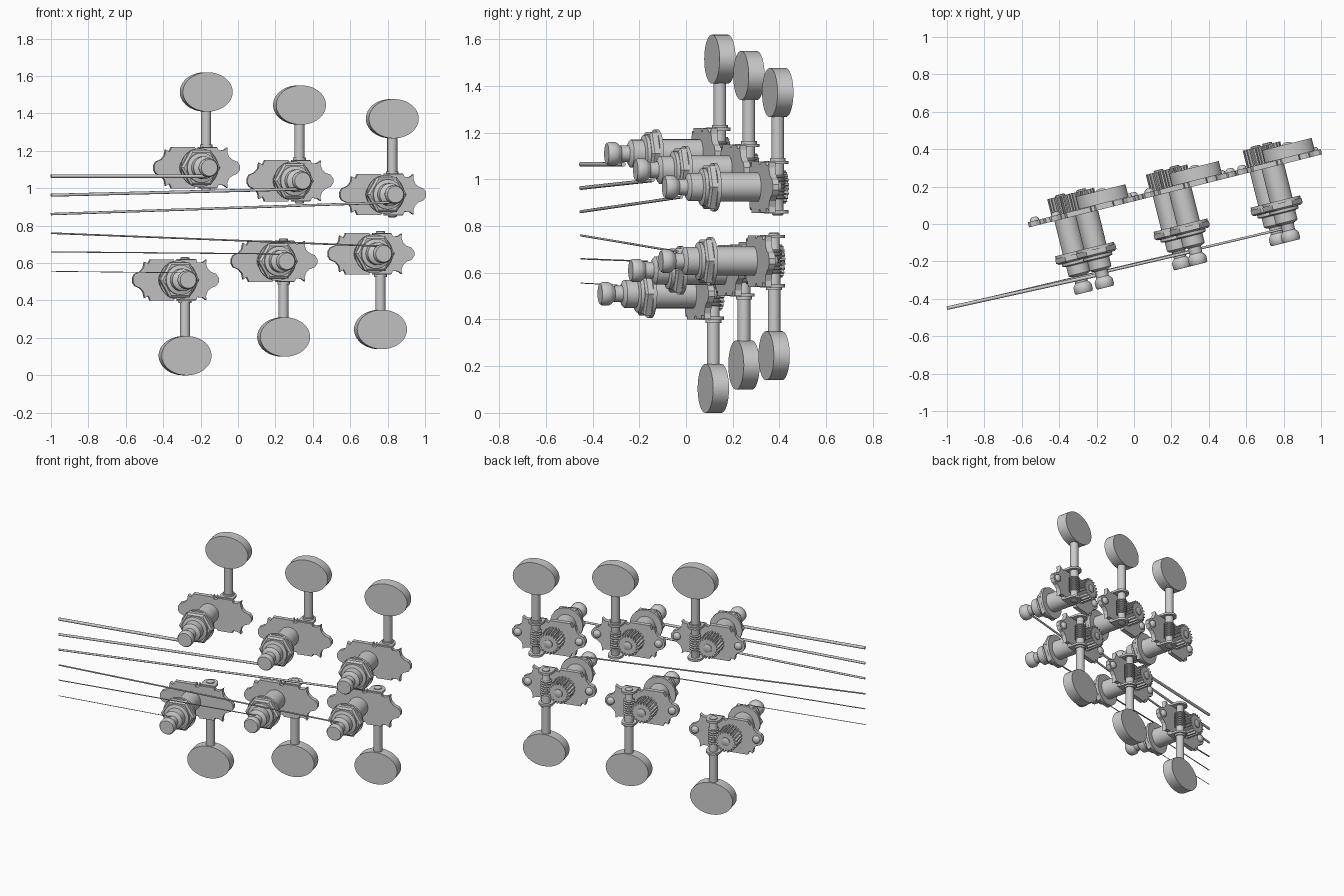
import bpy, bmesh, math
from mathutils import Matrix, Vector

if "Cube" in bpy.data.objects:
    bpy.data.objects.remove(bpy.data.objects["Cube"])

TILT = math.radians(14)
TO_FRONT = Matrix.Rotation(math.pi / 2, 4, 'X')   # local z -> towards the front (-y)


def finish(bm, name, matrix, smooth):
    bm.transform(matrix)
    bmesh.ops.recalc_face_normals(bm, faces=bm.faces)
    me = bpy.data.meshes.new(name)
    bm.to_mesh(me)
    bm.free()
    ob = bpy.data.objects.new(name, me)
    bpy.context.collection.objects.link(ob)
    if smooth:
        bpy.ops.object.select_all(action='DESELECT')
        ob.select_set(True)
        bpy.context.view_layer.objects.active = ob
        bpy.ops.object.shade_smooth_by_angle(angle=math.radians(35))
    return ob


def lathe(name, profile, matrix, seg=32):
    """Revolve (height, radius) pairs around local z, closed with caps."""
    bm = bmesh.new()
    rings = []
    for h, r in profile:
        rings.append([bm.verts.new((r * math.cos(2 * math.pi * i / seg),
                                    r * math.sin(2 * math.pi * i / seg), h)) for i in range(seg)])
    for a, b in zip(rings, rings[1:]):
        for i in range(seg):
            j = (i + 1) % seg
            bm.faces.new((a[i], a[j], b[j], b[i]))
    bm.faces.new(rings[0])
    bm.faces.new(rings[-1])
    return finish(bm, name, matrix, seg > 6)


def prism(name, outline, lo, hi, matrix, smooth=False):
    """Extrude a flat outline along local z."""
    bm = bmesh.new()
    face = bm.faces.new([bm.verts.new((x, y, lo)) for x, y in outline])
    res = bmesh.ops.extrude_face_region(bm, geom=[face])
    verts = [v for v in res['geom'] if isinstance(v, bmesh.types.BMVert)]
    bmesh.ops.translate(bm, verts=verts, vec=(0, 0, hi - lo))
    return finish(bm, name, matrix, smooth)


# plate: upper half outline, mirrored to the lower half
half = [(.236, .012), (.222, .032), (.195, .042), (.175, .06), (.166, .085), (.168, .108),
        (.148, .094), (.118, .092), (.112, .108), (.02, .108), (.012, .096), (-.005, .096),
        (-.012, .11), (-.14, .11), (-.152, .085), (-.172, .097), (-.178, .065),
        (-.195, .045), (-.225, .032), (-.236, .012)]
plate_outline = half + [(x, -y) for x, y in reversed(half)]

POST_U, SHAFT_U, SHAFT_Y = -.035, .066, .05

# shaft ears: rounded tabs bent backwards
ear = [(SHAFT_U + .046, 0), (SHAFT_U - .046, 0)]
ear += [(SHAFT_U - .046 * math.cos(math.pi * i / 14), SHAFT_Y + .046 * math.sin(math.pi * i / 14))
        for i in range(15)]

# gear wheel outline
TEETH = 20
gear = []
for i in range(TEETH):
    for frac, r in ((0, .055), (.25, .055), (.4, .071), (.75, .071)):
        a = 2 * math.pi * (i + frac) / TEETH
        gear.append((r * math.cos(a), r * math.sin(a)))

post_profile = [(0, .062), (.2, .062)]
collar_profile = [(.245, .08), (.262, .08), (.268, .06), (.318, .06), (.325, .052), (.33, .036),
                  (.365, .034), (.38, .046), (.388, .05), (.415, .05), (.425, .044)]

# worm shaft, with thread ridges in the middle
shaft_profile = [(-.122, .018), (-.118, .024), (-.055, .024)]
for i in range(7):
    z = -.05 + i * .015
    shaft_profile += [(z, .026), (z + .004, .034), (z + .008, .034), (z + .012, .026)]
shaft_profile += [(.06, .027), (.12, .027), (.33, .027)]


def tuner(label, x, z, side):
    """One machine head; side = 1 has the button up, -1 down."""
    place = (Matrix.Translation((x, .249 * x + .136, z)) @ Matrix.Rotation(TILT, 4, 'Z')
             @ Matrix.Diagonal((1, 1, side, 1)))
    front = place @ TO_FRONT
    post = place @ Matrix.Translation((POST_U, 0, 0)) @ TO_FRONT
    shaft = place @ Matrix.Translation((SHAFT_U, SHAFT_Y, 0))

    prism(label + "_plate", plate_outline, -.014, .014, front)
    for tag, lo in (("outer", .098), ("inner", -.112)):
        prism(label + "_ear_" + tag, ear, lo, lo + .014, place, True)

    # post sleeve, washer, hex nut and string post
    lathe(label + "_sleeve", post_profile, post)
    lathe(label + "_washer", [(.198, .104), (.214, .104)], post)
    lathe(label + "_hex_nut", [(.214, .108), (.238, .108), (.247, .095)], post, 6)
    lathe(label + "_string_post", collar_profile, post)

    # gear and its screw
    prism(label + "_gear", gear, -.108, -.014, post)
    lathe(label + "_gear_screw", [(-.118, .02), (-.114, .027), (-.1, .027)], post, 20)

    # worm shaft and button
    lathe(label + "_worm_shaft", shaft_profile, shaft, 24)
    lathe(label + "_shaft_collar", [(.112, .034), (.124, .034)], shaft, 24)
    lathe(label + "_button", [(-.035, .137), (.035, .137)],
          shaft @ Matrix.Translation((0, 0, .405)) @ Matrix.Diagonal((1, 1, .105 / .137, 1)) @ TO_FRONT, 64)

    # plate screws with domed heads
    for tag, u in (("left", -.198), ("right", .198)):
        lathe(label + "_screw_" + tag,
              [(-.034, .008), (-.031, .017), (-.024, .023), (-.012, .025)],
              front @ Matrix.Translation((u, 0, 0)), 16)
    return post


def string(name, start, end, radius):
    d = end - start
    m = Matrix.Translation(start) @ d.to_track_quat('Z', 'Y').to_matrix().to_4x4()
    lathe(name, [(0, radius), (d.length, radius)], m, 12)


# label, plate centre x, z, button side, string z at the left end, string radius
layout = [("upper_left", -.222, 1.11, 1, 1.065, .0095),
          ("upper_middle", .277, 1.04, 1, .963, .008),
          ("upper_right", .773, .967, 1, .862, .0065),
          ("lower_right", .71, .65, -1, .76, .0045),
          ("lower_middle", .192, .61, -1, .66, .003),
          ("lower_left", -.335, .51, -1, .556, .002)]
for label, x, z, side, zs, r in layout:
    post = tuner(label, x, z, side)
    end = post @ Vector((0, 0, .35))
    end.z -= side * (.036 + r)
    string(label + "_string", Vector((-1, -.45, zs)), end, r)
